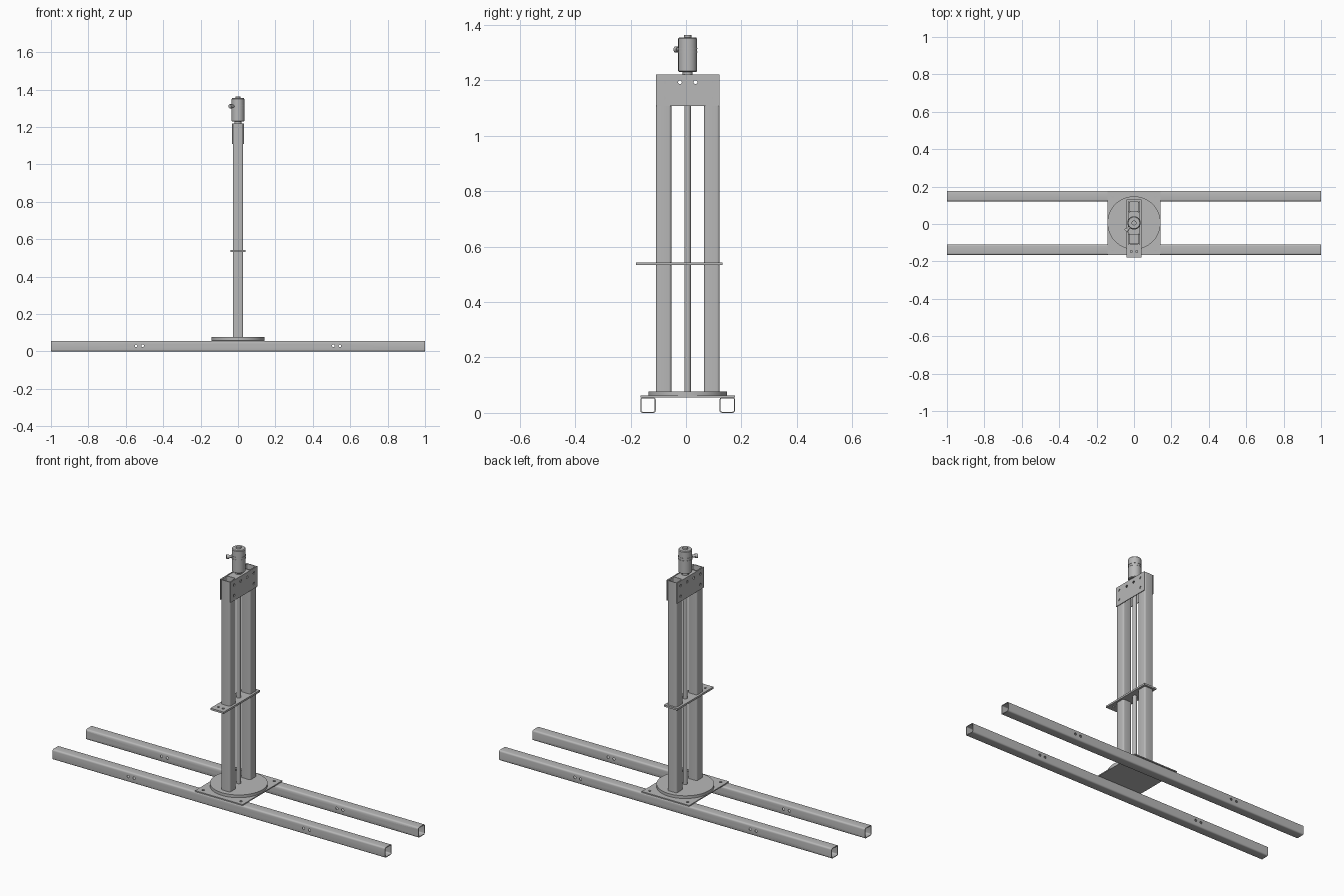
import bpy, bmesh, math
from mathutils import Matrix, Vector

old = bpy.data.objects.get("Cube")
if old:
    bpy.data.objects.remove(old, do_unlink=True)

steel = bpy.data.materials.new("brushed steel grey")
steel.use_nodes = True
GREY = (0.48, 0.48, 0.48, 1)
steel.diffuse_color = GREY
steel.node_tree.nodes["Principled BSDF"].inputs["Base Color"].default_value = GREY

MID = 0.006          # depth centre of the frame
TUBE = 0.056         # square tube width
WALL = 0.004


def finish(name, bm, smooth=False):
    bmesh.ops.recalc_face_normals(bm, faces=bm.faces)
    mesh = bpy.data.meshes.new(name)
    bm.to_mesh(mesh)
    bm.free()
    mesh.materials.append(steel)
    obj = bpy.data.objects.new(name, mesh)
    bpy.context.collection.objects.link(obj)
    if smooth:
        bpy.ops.object.select_all(action='DESELECT')
        obj.select_set(True)
        bpy.context.view_layer.objects.active = obj
        bpy.ops.object.shade_smooth_by_angle(angle=math.radians(35))
    return obj


def box(name, centre, size):
    bm = bmesh.new()
    bmesh.ops.create_cube(bm, size=1, matrix=Matrix.Translation(centre) @ Matrix.Diagonal((*size, 1)))
    return finish(name, bm)


def lathe(name, profile, sides=40):
    """Turned part about the vertical frame axis; profile is (radius, height)."""
    bm = bmesh.new()
    rings = []
    for r, z in profile:
        rings.append([bm.verts.new((r * math.cos(a), MID + r * math.sin(a), z))
                      for a in (2 * math.pi * i / sides for i in range(sides))])
    for lo, hi in zip(rings, rings[1:]):
        for i in range(sides):
            j = (i + 1) % sides
            bm.faces.new((lo[i], lo[j], hi[j], hi[i]))
    bm.faces.new(rings[0])
    bm.faces.new(rings[-1])
    return finish(name, bm, True)


def rounded_square(half, radius, steps=4):
    pts = []
    for q in range(4):
        turn = q * math.pi / 2
        corner = Matrix.Rotation(turn, 2) @ Vector((half - radius, half - radius))
        for s in range(steps + 1):
            a = turn + s / steps * math.pi / 2
            pts.append(corner + radius * Vector((math.cos(a), math.sin(a))))
    return pts


def square_tube(name, length, matrix):
    """Hollow square tube with rounded corners, running along its local z."""
    bm = bmesh.new()
    loops = []
    for half, radius, z in ((TUBE / 2, 0.009, 0), (TUBE / 2, 0.009, length),
                            (TUBE / 2 - WALL, 0.005, length), (TUBE / 2 - WALL, 0.005, 0)):
        loops.append([bm.verts.new((p.x, p.y, z)) for p in rounded_square(half, radius)])
    n = len(loops[0])
    for k in range(4):
        a, b = loops[k], loops[(k + 1) % 4]
        for i in range(n):
            j = (i + 1) % n
            bm.faces.new((a[i], a[j], b[j], b[i]))
    bm.transform(matrix)
    return finish(name, bm, True)


def drill(obj, centres, axis, radius=0.007, depth=0.1):
    """Cut round holes along an axis through the part."""
    bm = bmesh.new()
    spin = Vector((0, 0, 1)).rotation_difference(Vector(axis)).to_matrix().to_4x4()
    for c in centres:
        bmesh.ops.create_cone(bm, cap_ends=True, segments=16, radius1=radius, radius2=radius,
                              depth=depth, matrix=Matrix.Translation(c) @ spin)
    cutter = finish("hole_cutter", bm)
    cutter.hide_render = True
    mod = obj.modifiers.new("holes", 'BOOLEAN')
    mod.operation = 'DIFFERENCE'
    mod.solver = 'EXACT'
    mod.object = cutter
    bpy.context.view_layer.objects.active = obj
    bpy.ops.object.modifier_apply(modifier=mod.name)
    bpy.data.objects.remove(cutter, do_unlink=True)


# Two long floor rails with paired bolt holes
for label, side in (("front", -1), ("rear", 1)):
    y = MID + side * 0.143
    lay = Matrix.Translation((-1, y, TUBE / 2)) @ Matrix.Rotation(math.pi / 2, 4, 'Y')
    rail = square_tube(label + "_rail", 2, lay)
    drill(rail, [(x * s, y, 0.03) for s in (-1, 1) for x in (0.51, 0.545)], (0, 1, 0))

# Base plate bolted over the rails, and the turntable disc
base = box("base_plate", (0, MID, 0.059), (0.286, 0.342, 0.006))
drill(base, [(0.114 * sx, MID + 0.143 * sy, 0.059) for sx in (-1, 1) for sy in (-1, 1)],
      (0, 0, 1), depth=0.02)
lathe("turntable_disc", [(0.142, 0.062), (0.142, 0.077)], 64)

# Twin upright columns
for label, side in (("front", -1), ("rear", 1)):
    square_tube(label + "_column", 1.142, Matrix.Translation((0, MID + side * 0.087, 0.077)))

# Side gussets joining the column tops
for label, side in (("left", 1), ("right", -1)):
    x = side * (TUBE / 2 + 0.002)
    gusset = box(label + "_top_plate", (x, MID, 1.164), (0.004, 0.23, 0.112))
    holes = [(x, MID + dy, 1.193) for dy in (-0.085, -0.028, 0.028, 0.085)]
    holes += [(x, MID + dy, 1.136) for dy in (-0.085, 0.085)]
    drill(gusset, holes, (1, 0, 0), depth=0.03)

# Motor seat between the columns and the lifting screw
box("motor_seat", (0, MID, 1.211), (TUBE, 0.118, 0.012))
lathe("lifting_screw", [(0.012, 0.077), (0.012, 1.206)], 24)

# Sliding carriage plate around the columns
carriage = box("carriage_plate", (0, -0.024, 0.538), (0.08, 0.312, 0.01))
drill(carriage, [(s * 0.014, -0.147, 0.538) for s in (-1, 1)], (0, 0, 1), 0.006, 0.03)

# Motor with neck, body and shaft end
lathe("motor_body", [(0.018, 1.215), (0.018, 1.23), (0.031, 1.23), (0.034, 1.233),
                     (0.034, 1.35), (0.031, 1.354), (0.013, 1.354), (0.013, 1.364)])
for i, z in enumerate((1.302, 1.315)):
    lathe("motor_band_%d" % (i + 1), [(0.0355, z - 0.002), (0.0355, z + 0.002)])

# Cable gland pointing diagonally out of the motor
bm = bmesh.new()
out = Vector((-1, -1, 0)).normalized()
spin = Vector((0, 0, 1)).rotation_difference(out).to_matrix().to_4x4()
for radius, dist, depth in ((0.007, 0.042, 0.026), (0.011, 0.055, 0.014)):
    at = Vector((0, MID, 1.311)) + out * dist
    bmesh.ops.create_cone(bm, cap_ends=True, segments=16, radius1=radius, radius2=radius,
                          depth=depth, matrix=Matrix.Translation(at) @ spin)
finish("cable_gland", bm, True)
